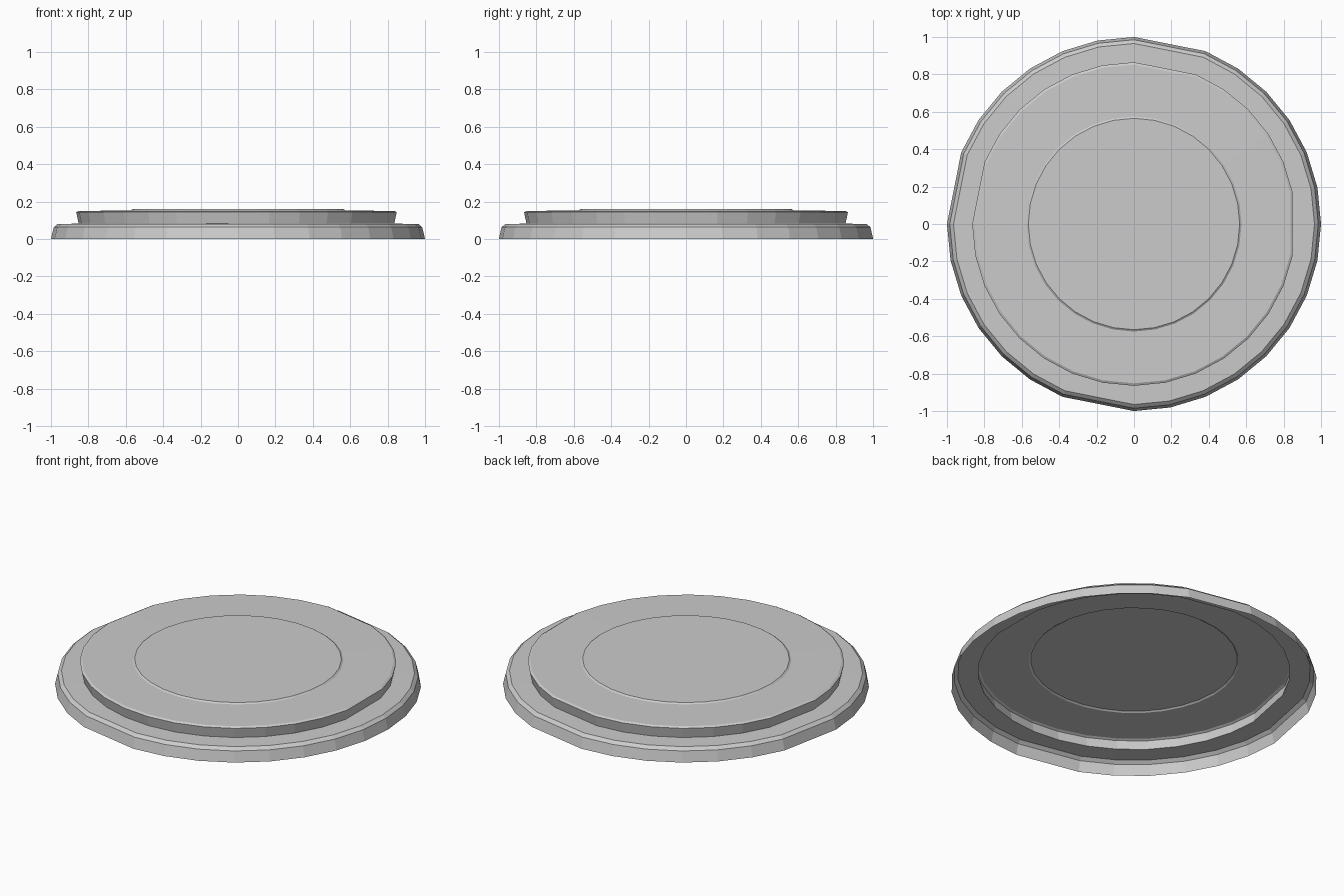
import bpy, bmesh, math

if "Cube" in bpy.data.objects:
    bpy.data.objects.remove(bpy.data.objects["Cube"])

SIDES = 32

def ring(bm, r, z, flats):
    """Ring of vertices; corners listed in flats are flattened onto the chord."""
    pts = []
    for k in range(SIDES):
        a = 2 * math.pi * k / SIDES
        f = math.cos(2 * math.pi / SIDES) if k in flats else 1.0
        pts.append(bm.verts.new((r * f * math.cos(a), r * f * math.sin(a), z)))
    return pts

# Profile from the open bottom edge to the raised centre: radius, height, flattened corners
OUTER = {7, 15, 23}
TIER = {0, 7, 15}
profile = [
    (1.00, 0.000, OUTER),   # foot
    (0.985, 0.063, OUTER),  # sloped outer wall
    (0.965, 0.080, OUTER),  # bevel
    (0.852, 0.082, TIER),   # ledge
    (0.865, 0.143, TIER),   # upper tier wall
    (0.852, 0.150, TIER),   # upper bevel
    (0.575, 0.152, set()),  # top surface
    (0.565, 0.159, set()),  # shallow centre step
]

bm = bmesh.new()
rings = [ring(bm, *p) for p in profile]
for lo, hi in zip(rings, rings[1:]):
    for k in range(SIDES):
        n = (k + 1) % SIDES
        bm.faces.new((lo[k], lo[n], hi[n], hi[k]))
bm.faces.new(rings[-1])  # centre disc

mesh = bpy.data.meshes.new("stepped_lid")
bm.to_mesh(mesh)
bm.free()
lid = bpy.data.objects.new("stepped_lid", mesh)
bpy.context.collection.objects.link(lid)
